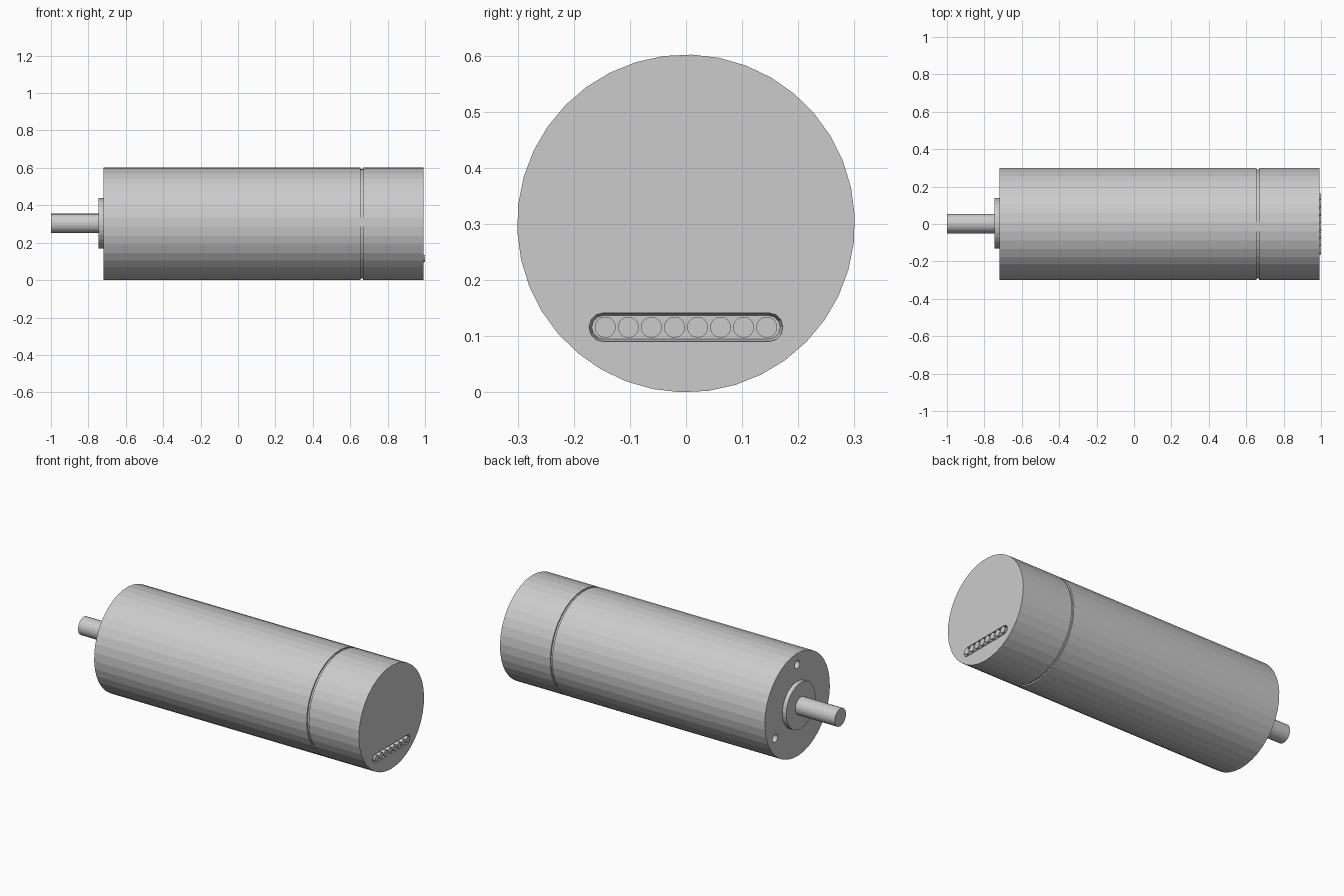
import bpy, bmesh, math
from mathutils import Vector

cube = bpy.data.objects.get("Cube")
if cube:
    bpy.data.objects.remove(cube, do_unlink=True)

AXIS_Z = 0.301
metal = bpy.data.materials.new("light_grey_metal")
metal.use_nodes = True
GREY = (0.6, 0.6, 0.6, 1)
metal.diffuse_color = GREY
metal.node_tree.nodes["Principled BSDF"].inputs["Base Color"].default_value = GREY


def loft(name, rings):
    """Skin a list of equal-length point rings and cap both ends."""
    bm = bmesh.new()
    loops = [[bm.verts.new(p) for p in ring] for ring in rings]
    n = len(loops[0])
    for a, b in zip(loops, loops[1:]):
        for i in range(n):
            j = (i + 1) % n
            bm.faces.new((a[i], a[j], b[j], b[i]))
    bm.faces.new(loops[0])
    bm.faces.new(loops[-1])
    bmesh.ops.recalc_face_normals(bm, faces=bm.faces)
    mesh = bpy.data.meshes.new(name)
    bm.to_mesh(mesh)
    bm.free()
    mesh.materials.append(metal)
    obj = bpy.data.objects.new(name, mesh)
    bpy.context.collection.objects.link(obj)
    return obj


def circle(x, r, sides, y=0, z=AXIS_Z):
    return [Vector((x, y + r * math.sin(t), z + r * math.cos(t)))
            for t in (math.tau * (i + 0.2) / sides for i in range(sides))]


def turned(name, profile, sides, y=0, z=AXIS_Z):
    """Turn an (x, radius) profile around an axis along x."""
    return loft(name, [circle(x, r, sides, y, z) for x, r in profile])


def stadium(x, half, r, z, steps=6):
    """Slot outline with rounded ends, in the y-z plane."""
    ring = []
    for side in (1, -1):
        for k in range(steps + 1):
            t = math.pi * k / steps
            ring.append(Vector((x, side * (half + r * math.sin(t)), z + side * r * math.cos(t))))
    return ring


def cut(target, cutter):
    cutter.hide_render = True
    mod = target.modifiers.new("cut", "BOOLEAN")
    mod.operation = "DIFFERENCE"
    mod.solver = "EXACT"
    mod.object = cutter
    bpy.context.view_layer.objects.active = target
    bpy.ops.object.modifier_apply(modifier=mod.name)
    bpy.data.objects.remove(cutter, do_unlink=True)


# Housing with the seam groove near the rear
housing = turned("motor_housing", [(-0.72, 0.301), (0.655, 0.301), (0.655, 0.293),
                                   (0.668, 0.293), (0.668, 0.301), (0.993, 0.301)], 38)

# Three mounting holes around the shaft
for k in range(3):
    a = math.tau * k / 3
    cut(housing, turned("hole_cutter", [(-0.8, 0.023), (-0.66, 0.023)], 20,
                        0.236 * math.sin(a), AXIS_Z + 0.236 * math.cos(a)))

# Tapered connector slot in the rear face
SLOT_Z = 0.116
cut(housing, loft("slot_cutter", [stadium(0.965, 0.147, 0.021, SLOT_Z),
                                  stadium(1.0, 0.147, 0.027, SLOT_Z)]))

# Row of eight pins in the slot
for i in range(8):
    turned(f"connector_pin_{i + 1}", [(0.96, 0.0187), (1.0, 0.0187)], 20,
           (i - 3.5) * 0.0411, SLOT_Z)

# Front collar and output shaft
turned("shaft_collar", [(-0.745, 0.135), (-0.715, 0.135)], 30, 0.003, AXIS_Z + 0.003)
turned("output_shaft", [(-1.0, 0.052), (-0.735, 0.052)], 24, 0.002, AXIS_Z + 0.002)
